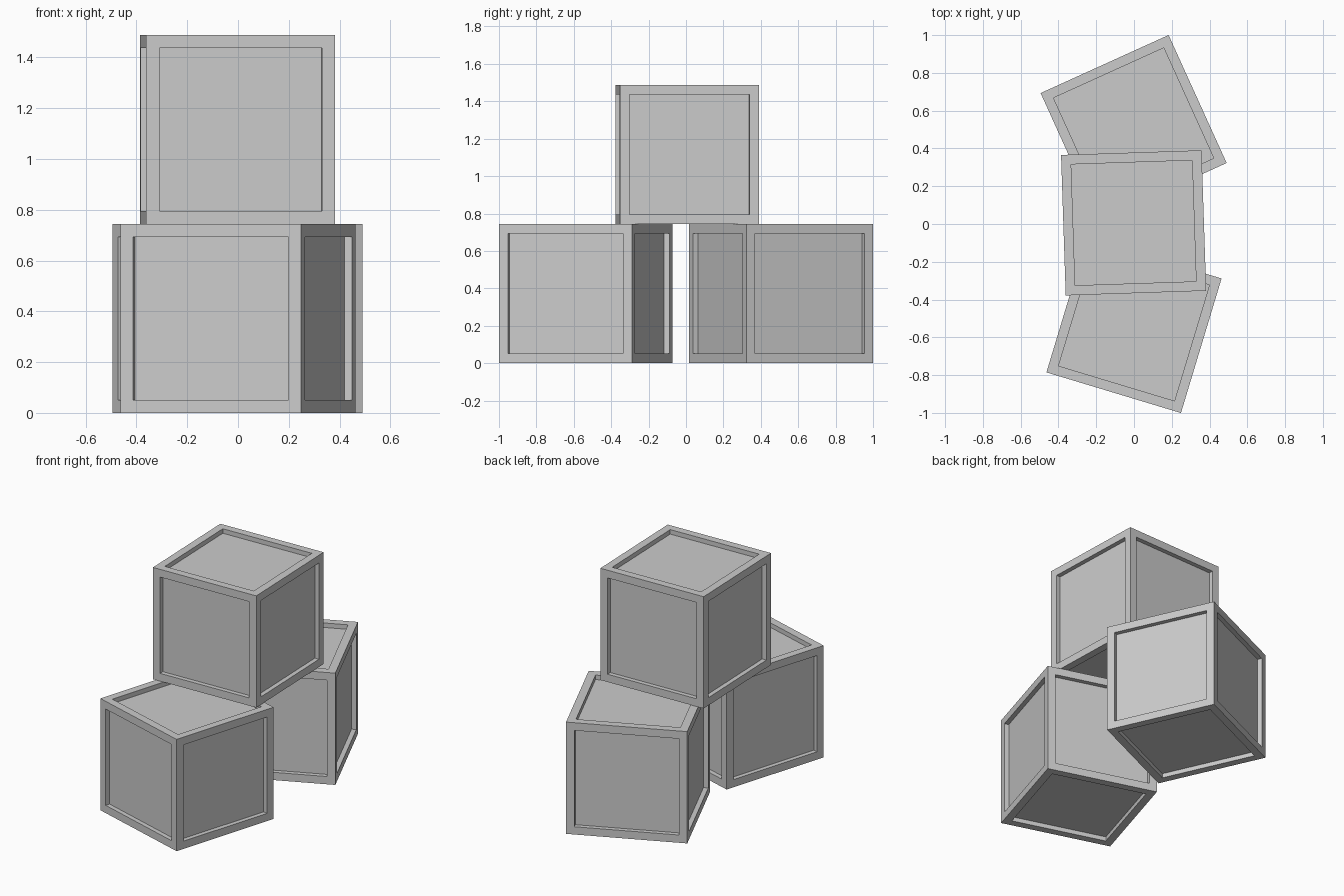
import bpy, bmesh
from math import radians
from mathutils import Matrix

SIZE = 0.744     # crate edge length
RIM = 0.073      # frame width round each panel
DEPTH = 0.03     # panel recess

cube = bpy.data.objects.get("Cube")
if cube:
    bpy.data.objects.remove(cube, do_unlink=True)

# Single plain grey for all crates
grey = bpy.data.materials.new("light_grey")
grey.use_nodes = True
colour = (0.6, 0.6, 0.6, 1)
grey.diffuse_color = colour
grey.node_tree.nodes["Principled BSDF"].inputs["Base Color"].default_value = colour


def add_crate(name, x, y, level, angle):
    """Cube with a straight-walled recessed panel on all six sides."""
    bm = bmesh.new()
    bmesh.ops.create_cube(bm, size=SIZE)
    panels = list(bm.faces)
    # Frame around each side
    bmesh.ops.inset_individual(bm, faces=panels, thickness=RIM)
    # Straight recess walls, then sink the panels
    bmesh.ops.inset_individual(bm, faces=panels, thickness=0)
    for face in panels:
        bmesh.ops.translate(bm, verts=face.verts, vec=face.normal * -DEPTH)
    bmesh.ops.recalc_face_normals(bm, faces=bm.faces)
    mesh = bpy.data.meshes.new(name)
    bm.to_mesh(mesh)
    bm.free()
    mesh.materials.append(grey)
    crate = bpy.data.objects.new(name, mesh)
    crate.matrix_world = (Matrix.Translation((x, y, (level + 0.5) * SIZE))
                          @ Matrix.Rotation(radians(angle), 4, "Z"))
    bpy.context.collection.objects.link(crate)


# Two crates on the ground, one stacked across them
add_crate("front_crate", 0, -0.537, 0, -16.8)
add_crate("back_crate", -0.002, 0.508, 0, 24.4)
add_crate("top_crate", -0.002, 0.006, 1, 1.9)
